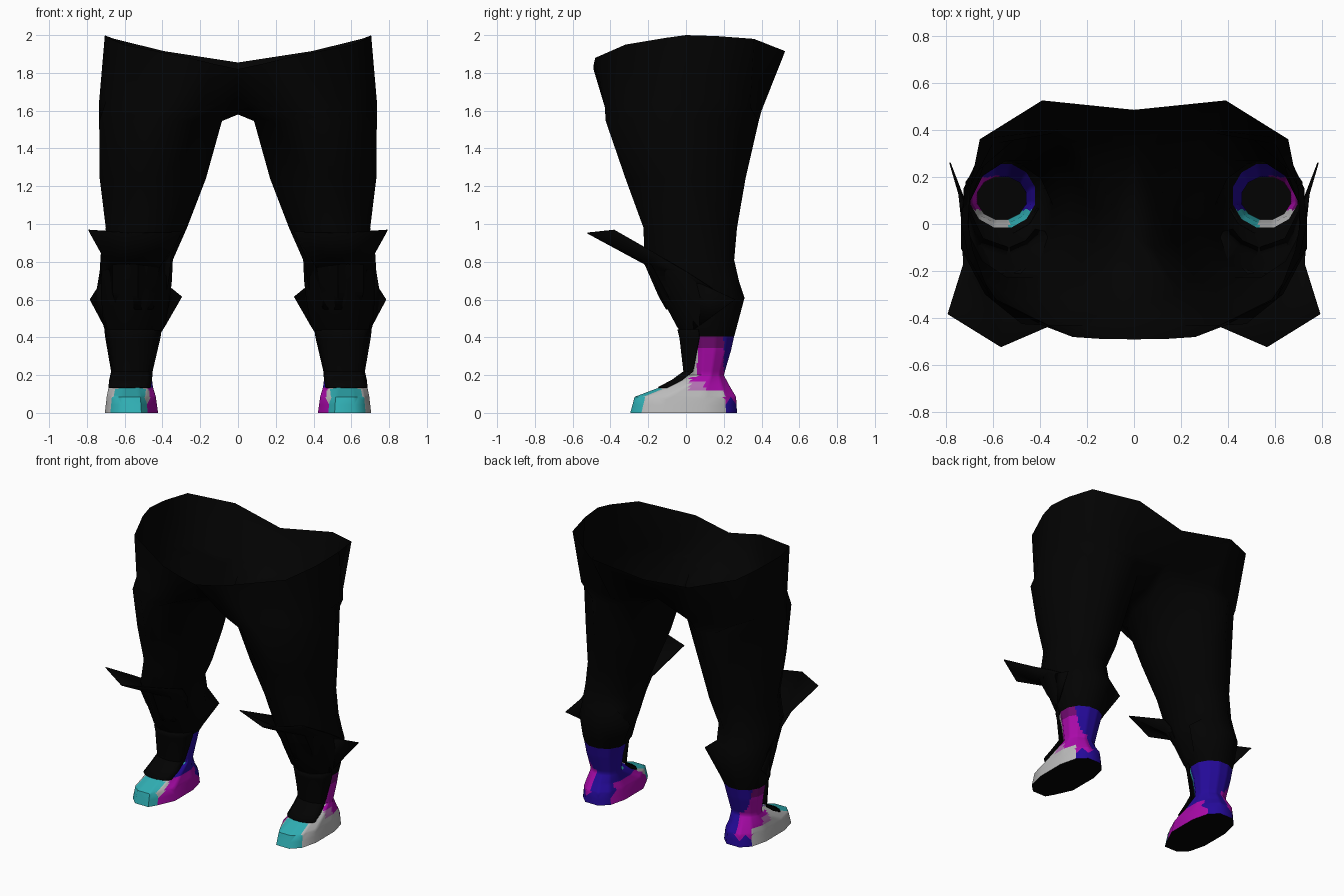
import bpy, bmesh, math

if "Cube" in bpy.data.objects:
    bpy.data.objects.remove(bpy.data.objects["Cube"])


def material(name, r, g, b):
    m = bpy.data.materials.new(name)
    m.use_nodes = True
    m.diffuse_color = (r, g, b, 1)
    bsdf = m.node_tree.nodes["Principled BSDF"]
    bsdf.inputs["Base Color"].default_value = (r, g, b, 1)
    bsdf.inputs["Roughness"].default_value = 0.9
    return m


BLACK = material("black", 0.0007, 0.0007, 0.0007)
WHITE = material("off_white", 0.5, 0.5, 0.5)
TEAL = material("teal", 0.03, 0.43, 0.46)
PURPLE = material("purple", 0.4, 0.003, 0.4)
PLUM = material("plum", 0.16, 0.003, 0.16)
BLUE = material("deep_blue", 0.018, 0.003, 0.32)
LILAC = material("lilac", 0.45, 0.17, 0.45)


def ring(z, x0, x1, y0, y1, power=1.0):
    """Twelve points, from the inner front around the outside to the inner back."""
    cx, cy, rx, ry = (x0 + x1) / 2, (y0 + y1) / 2, (x1 - x0) / 2, (y1 - y0) / 2
    k = math.cos(math.radians(15)) ** power
    pts = []
    for i in range(12):
        a = math.radians(45 + 30 * i)
        c, s = -math.cos(a), -math.sin(a)
        c = math.copysign(abs(c) ** power, c) / k
        s = math.copysign(abs(s) ** power, s) / k
        pts.append((cx + rx * c, cy + ry * s, z))
    return pts


def front_arc(z, x0, x1, y0, y1):
    """The six front points of a ring, from the inner side to the outer side."""
    r = ring(z, x0, x1, y0, y1)
    return r[11:] + r[:5]


def foot_ring(z, x0, x1, y0, y1, power):
    """A squarish ring with its inner toe corner trimmed."""
    r = ring(z, x0, x1, y0, y1, power)
    r[0] = (r[0][0] + .025, r[0][1], z)
    return r


def loft(bm, rings, closed=True):
    """Skin successive rings; a shorter ring is joined only along its own length."""
    rows = [[bm.verts.new(p) for p in r] for r in rings]
    for a, b in zip(rows, rows[1:]):
        n = min(len(a), len(b))
        full = closed and len(a) == len(b)
        for i in range(n if full else n - 1):
            j = (i + 1) % n
            bm.faces.new((a[i], b[i], b[j], a[j]))
    return rows


def finish(name, bm, mats, angle=50, thick=0):
    """Turn the +x half into an object and mirror it."""
    bmesh.ops.recalc_face_normals(bm, faces=bm.faces[:])
    me = bpy.data.meshes.new(name)
    bm.to_mesh(me)
    bm.free()
    for m in mats:
        me.materials.append(m)
    ob = bpy.data.objects.new(name, me)
    bpy.context.collection.objects.link(ob)
    bpy.ops.object.select_all(action='DESELECT')
    ob.select_set(True)
    bpy.context.view_layer.objects.active = ob
    bpy.ops.object.shade_smooth_by_angle(angle=math.radians(angle))
    if thick:
        ob.modifiers.new("thickness", 'SOLIDIFY').thickness = thick
    mir = ob.modifiers.new("mirror", 'MIRROR')
    mir.merge_threshold = 0.0005


# Trousers: open dipping waist, hips, crotch, and one tapering leg
waist = [(0, -.49, 1.82), (.14, -.488, 1.85), (.26, -.48, 1.88), (.605, -.32, 1.95),
         (.685, -.11, 1.985), (.705, 0, 2.0), (.695, .16, 1.995), (.655, .36, 1.98),
         (.39, .525, 1.915), (0, .485, 1.855)]
hips = [(0, -.36, 1.68), (.19, -.43, 1.62), (.39, -.43, 1.62), (.585, -.32, 1.62),
        (.70, -.15, 1.65), (.735, 0, 1.65), (.715, .18, 1.65), (.6, .34, 1.62),
        (.32, .40, 1.6), (0, .33, 1.66), (0, .1, 1.58), (0, -.05, 1.58)]
hem = ring(.405, .42, .695, -.015, .255)
knee = ring(.61, .36, .725, -.13, .31)
knee[9] = (.296, .21, .615)
bm = bmesh.new()
loft(bm, [waist, hips,
          ring(1.545, .085, .735, -.425, .385, 1.2),
          ring(1.24, .17, .732, -.32, .315, 1.15),
          ring(.98, .27, .70, -.225, .27),
          ring(.81, .345, .72, -.22, .255),
          ring(.70, .35, .725, -.165, .28),
          knee,
          ring(.46, .385, .712, -.05, .27),
          hem])
finish("trousers", bm, [BLACK], 80)

# Knee fin: thin triangular blade swept back from the outer side of the knee
bm = bmesh.new()
bm.faces.new([bm.verts.new(p) for p in
              [(.715, .02, .71), (.785, .26, .60), (.70, .04, .44)]])
finish("knee_fin", bm, [BLACK], 30, 0.006)

# Knee guard: three-cornered sheet flaring forward from the knee
bm = bmesh.new()
loft(bm, [[(.36, -.12, .83), (.30, -.405, .96), (.565, -.52, .955), (.79, -.38, .97),
           (.722, -.17, .85)],
          [(.365, -.06, .75), (.42, -.17, .77), (.53, -.215, .79), (.66, -.18, .79),
           (.727, 0, .75)],
          [(.38, -.03, .66), (.45, -.10, .63), (.53, -.14, .62), (.66, -.10, .64),
           (.742, .14, .66)],
          [(.42, -.02, .57), (.46, -.07, .55), (.53, -.10, .55), (.64, -.06, .56),
           (.70, .06, .60)]], closed=False)
finish("knee_guard", bm, [BLACK], 30, 0.006)

# Tongue: front flap from the trouser hem over the instep
bm = bmesh.new()
loft(bm, [front_arc(.44, .405, .708, -.045, .255),
          front_arc(.40, .41, .703, -.035, .25),
          front_arc(.22, .452, .672, -.014, .12),
          front_arc(.175, .455, .682, -.075, .06),
          front_arc(.137, .462, .686, -.148, -.02)], closed=False)
finish("tongue_flap", bm, [BLACK], 40, 0.006)

# Shoes: ankle tube flowing into a low blunt foot with a flat sole
bm = bmesh.new()
rows = loft(bm, [hem,
                 ring(.33, .437, .685, .005, .238),
                 ring(.20, .458, .665, .02, .20),
                 ring(.135, .45, .685, -.14, .235, .85),
                 foot_ring(.085, .435, .695, -.272, .265, .75),
                 foot_ring(.0, .423, .705, -.295, .27, .75)])
bm.faces.new(rows[-1])
bmesh.ops.recalc_face_normals(bm, faces=bm.faces[:])
bmesh.ops.subdivide_edges(bm, edges=[e for e in bm.edges if max(v.co.z for v in e.verts) > .01],
                          cuts=5, use_grid_fill=True)


def shoe_colour(f):
    """0 black, 1 white, 2 teal, 3 purple, 4 plum, 5 blue, 6 lilac."""
    x, y, z = f.calc_center_median()
    if f.normal.z < -.8 and z < .02:
        return 0
    # toe cap
    if x > .49 and (y < -.215 or (x < .655 and y < -.13 and z > .07)):
        return 2
    # front of the ankle, under the tongue
    if z > .19 and y < .06:
        return 2 if x < .53 else 1
    # outer side
    if x > .575:
        if y > .2:
            return 5 if z > .22 or z < .06 else 3
        if z < .12 or (y < .02 and z < .22):
            return 1
        if z < .17 and y < .1:
            return 6
        return 4 if z > .34 else 3
    # inner side and heel
    if y < -.1:
        return 1 if x > .472 and z > .04 else 3
    if z < .14 and y < .16:
        return 3
    return 5


bm.normal_update()
for f in bm.faces:
    f.material_index = shoe_colour(f)
finish("shoes", bm, [BLACK, WHITE, TEAL, PURPLE, PLUM, BLUE, LILAC], 50)
